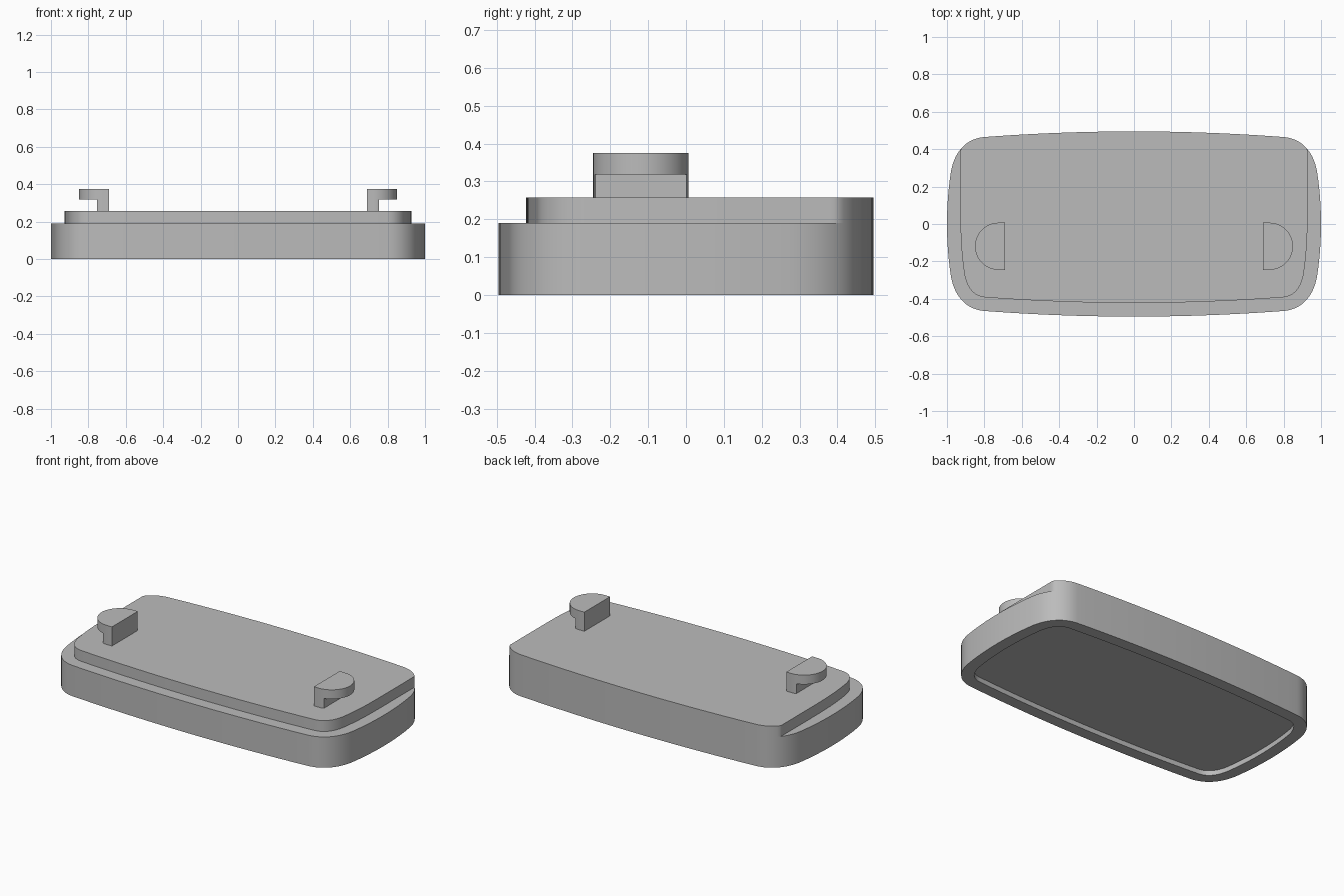
import bpy, bmesh, math
from mathutils import Vector

cube = bpy.data.objects.get("Cube")
if cube:
    bpy.data.objects.remove(cube, do_unlink=True)

grey = bpy.data.materials.new("plain_grey")
grey.use_nodes = True
colour = (0.5, 0.5, 0.5, 1)
grey.diffuse_color = colour
grey.node_tree.nodes["Principled BSDF"].inputs["Base Color"].default_value = colour


def finish(name, bm):
    """Turn a bmesh into a shaded object."""
    bmesh.ops.recalc_face_normals(bm, faces=bm.faces)
    mesh = bpy.data.meshes.new(name)
    bm.to_mesh(mesh)
    bm.free()
    mesh.materials.append(grey)
    obj = bpy.data.objects.new(name, mesh)
    bpy.context.collection.objects.link(obj)
    bpy.ops.object.select_all(action="DESELECT")
    obj.select_set(True)
    bpy.context.view_layer.objects.active = obj
    bpy.ops.object.shade_smooth_by_angle(angle=math.radians(30))
    return obj


def loft(name, rings):
    """Join equal-length rings of (outline, z) and cap both ends."""
    bm = bmesh.new()
    loops = [[bm.verts.new((p[0], p[1], z)) for p in pts] for pts, z in rings]
    n = len(loops[0])
    for a, b in zip(loops, loops[1:]):
        for i in range(n):
            j = (i + 1) % n
            bm.faces.new((a[i], a[j], b[j], b[i]))
    bm.faces.new(loops[0])
    bm.faces.new(loops[-1])
    return finish(name, bm)


def side(y):
    return 1 - 0.27 * y * y


def end(x):
    return 0.495 - 0.047 * x * x


def quarter():
    """Bowed side, rounded corner and bowed long edge, from +x to +y."""
    pts = [Vector((side(0.27 * i / 6), 0.27 * i / 6)) for i in range(6)]
    a, b = Vector((side(0.27), 0.27)), Vector((0.8, end(0.8)))
    ha, hb = a + Vector((-0.015, 0.105)), b + Vector((0.105, -0.008))
    for i in range(17):
        t = i / 16
        s = 1 - t
        pts.append(a * s**3 + ha * 3 * s * s * t + hb * 3 * s * t * t + b * t**3)
    pts += [Vector((0.8 * i / 12, end(0.8 * i / 12))) for i in range(11, -1, -1)]
    return pts


def inset(pts, d):
    """Offset a counter-clockwise outline inward."""
    out = []
    for i, p in enumerate(pts):
        t = (pts[(i + 1) % len(pts)] - pts[i - 1]).normalized()
        out.append(p + Vector((-t.y, t.x)) * d)
    return out


# Full outline by mirroring the quarter
q = quarter()
half = q + [Vector((-p.x, p.y)) for p in q[-2::-1]]
outer = half + [Vector((p.x, -p.y)) for p in half[-2:0:-1]]
inner = inset(outer, 0.073)

# Base block with a shallow recess underneath
loft("base", [(inner, 0.03), (inner, 0), (outer, 0), (outer, 0.19)])

# Raised deck: stepped in at front and sides, flush at the back
edge = 0.928
deck = [o if o.y > 0 else i for o, i in zip(outer, inner)]
deck = [(max(-edge, min(edge, p[0])), p[1]) for p in deck]
loft("raised_deck", [(deck, 0.189), (deck, 0.257)])

# Two D-shaped hooks facing outward
RADIUS, FLAT, ROUND, MID_Y = 0.126, 0.69, 0.724, -0.119
arc = [math.pi * (i / 32 - 0.5) for i in range(33)]
dee = [(FLAT, MID_Y - RADIUS)]
dee += [(ROUND + RADIUS * math.cos(a), MID_Y + RADIUS * math.sin(a)) for a in arc]
dee.append((FLAT, MID_Y + RADIUS))
stem = [(min(x, 0.755), y) for x, y in dee]

for label, sign in (("left", 1), ("right", -1)):
    for part, pts, z0, z1 in (("stem", stem, 0.256, 0.319), ("head", dee, 0.318, 0.375)):
        flipped = [(sign * x, y) for x, y in pts]
        loft(f"{label}_hook_{part}", [(flipped, z0), (flipped, z1)])
